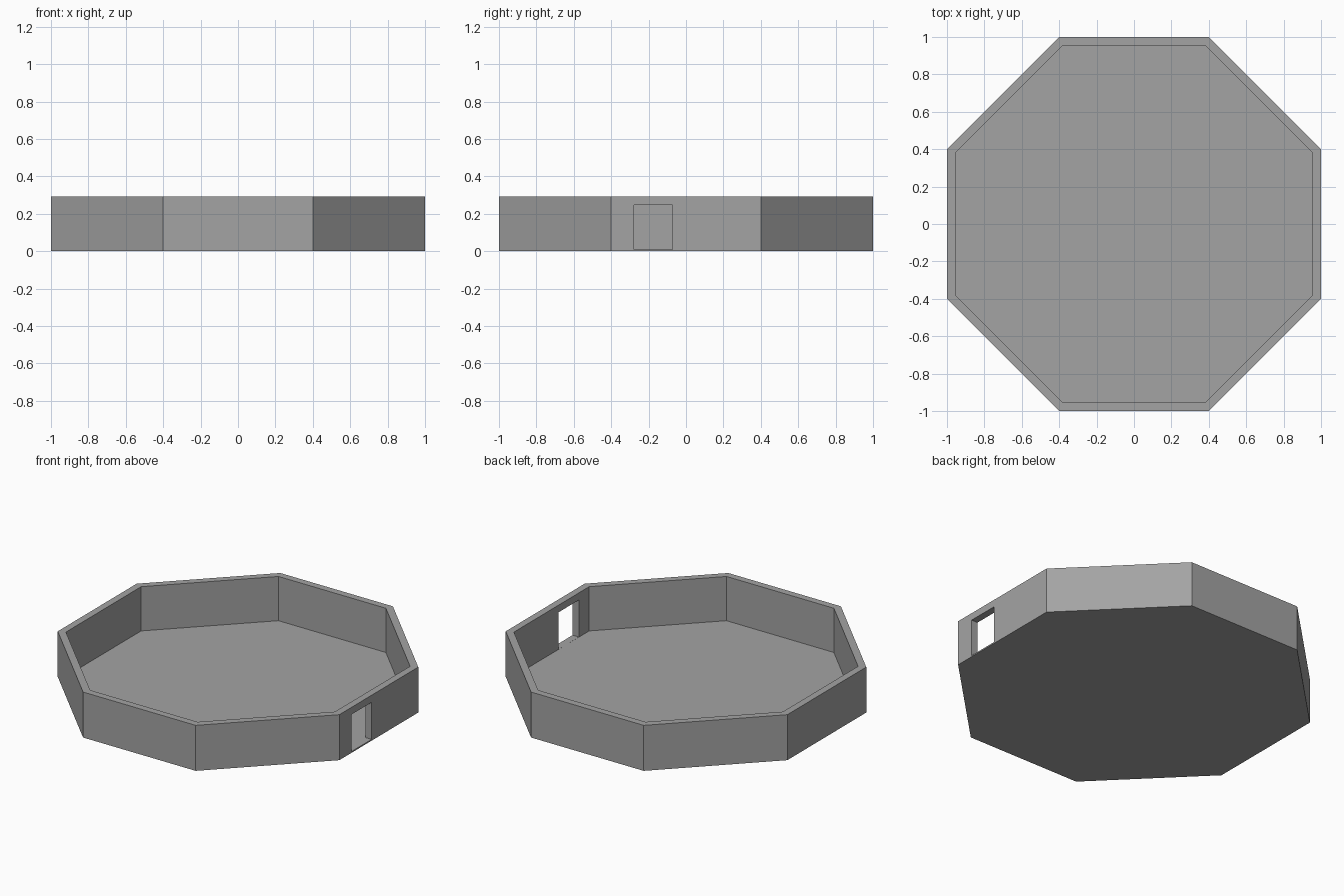
import bpy
import bmesh
from mathutils import Vector

cube = bpy.data.objects.get("Cube")
if cube:
    bpy.data.objects.remove(cube, do_unlink=True)

HEIGHT = 0.292
FLOOR = 0.008
WALL = 0.045
SIDE = 0.4

grey = bpy.data.materials.new("stone_grey")
grey.use_nodes = True
colour = (0.37, 0.37, 0.37, 1)
grey.diffuse_color = colour
grey.node_tree.nodes["Principled BSDF"].inputs["Base Color"].default_value = colour


def make_object(name, bm):
    bmesh.ops.recalc_face_normals(bm, faces=bm.faces)
    mesh = bpy.data.meshes.new(name)
    bm.to_mesh(mesh)
    bm.free()
    obj = bpy.data.objects.new(name, mesh)
    bpy.context.collection.objects.link(obj)
    mesh.materials.append(grey)
    return obj


def extrude_up(bm, face, distance):
    """Extrude one face along z and return the moved cap."""
    cap = bmesh.ops.extrude_discrete_faces(bm, faces=[face])["faces"][0]
    bmesh.ops.translate(bm, verts=cap.verts, vec=Vector((0, 0, distance)))
    return cap


# Octagonal basin: solid prism, inset rim, hollow pushed down to the floor
bm = bmesh.new()
corners = []
for sx, sy in ((1, 0), (0, 1), (-1, 0), (0, -1)):
    for side in (-SIDE, SIDE):
        corners.append(bm.verts.new((sx - sy * side, sy + sx * side, 0)))
base = bm.faces.new(corners)
bottom = bm.faces.new([bm.verts.new(v.co) for v in reversed(corners)])
top = extrude_up(bm, base, HEIGHT)
bmesh.ops.inset_region(bm, faces=[top], thickness=WALL, use_even_offset=True)
extrude_up(bm, top, FLOOR - HEIGHT)
bmesh.ops.remove_doubles(bm, verts=bm.verts, dist=0.0001)
basin = make_object("octagonal_walls_and_floor", bm)

# Doorway cut through the +x wall, starting at floor level
y0, y1, z0, z1 = -0.278, -0.073, FLOOR + 0.0005, 0.246
bm = bmesh.new()
bmesh.ops.create_cube(bm, size=1)
bmesh.ops.scale(bm, verts=bm.verts, vec=(0.2, y1 - y0, z1 - z0))
bmesh.ops.translate(bm, verts=bm.verts, vec=(1, (y0 + y1) / 2, (z0 + z1) / 2))
cutter = make_object("doorway_cutter", bm)
cutter.hide_render = True
cutter.hide_viewport = True

doorway = basin.modifiers.new("doorway", 'BOOLEAN')
doorway.operation = 'DIFFERENCE'
doorway.solver = 'EXACT'
doorway.object = cutter
